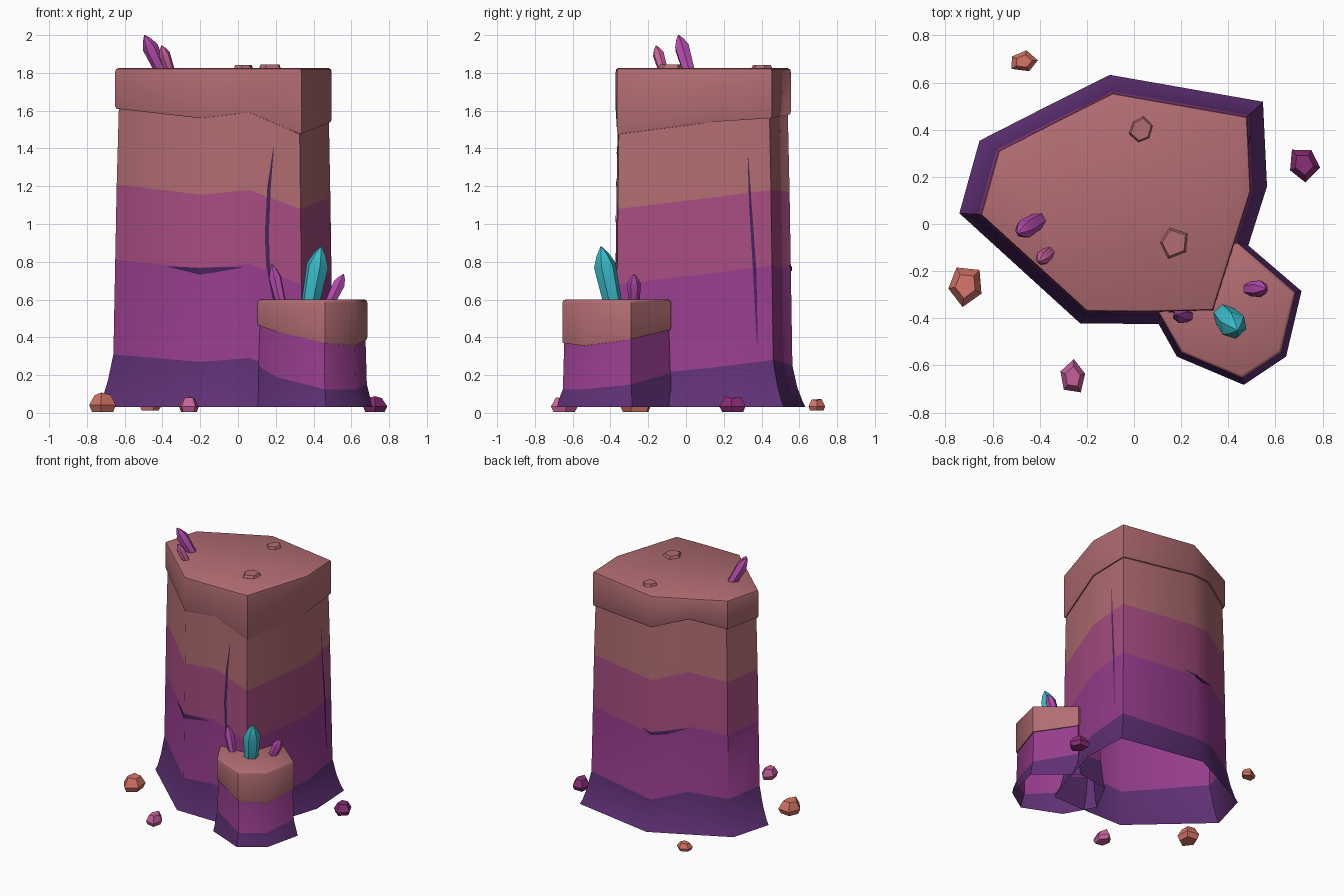
import bpy, bmesh, math
from mathutils import Vector

cube = bpy.data.objects.get("Cube")
if cube:
    bpy.data.objects.remove(cube, do_unlink=True)


def make_material(name, rgb):
    m = bpy.data.materials.new(name)
    m.use_nodes = True
    m.diffuse_color = (*rgb, 1)
    m.node_tree.nodes["Principled BSDF"].inputs["Base Color"].default_value = (*rgb, 1)
    return m


SAND = make_material("dusty rose stone", (.45, .155, .17))
ROSE = make_material("magenta stone", (.39, .075, .22))
PLUM = make_material("plum stone", (.31, .047, .27))
DARK = make_material("dark violet stone", (.115, .03, .18))
CRACK = make_material("crack violet", (.06, .018, .105))
TEAL = make_material("teal crystal", (.045, .52, .61))
PURPLE = make_material("purple crystal", (.46, .07, .42))
PINK = make_material("pink crystal", (.58, .12, .33))
CORAL = make_material("coral rock", (.68, .18, .14))
BERRY = make_material("berry rock", (.25, .026, .18))


def finish(name, bm, mats, angle=45):
    mesh = bpy.data.meshes.new(name)
    bm.to_mesh(mesh)
    bm.free()
    for m in mats:
        mesh.materials.append(m)
    ob = bpy.data.objects.new(name, mesh)
    bpy.context.collection.objects.link(ob)
    bpy.ops.object.select_all(action="DESELECT")
    ob.select_set(True)
    bpy.context.view_layer.objects.active = ob
    if angle:
        bpy.ops.object.shade_smooth_by_angle(angle=math.radians(angle))
    return ob


def loft(name, rings, mats, bands=None, top=True, bottom=False, angle=45):
    """Skin a stack of equal rings; bands gives the material of each strip."""
    bm = bmesh.new()
    loops = [[bm.verts.new(p) for p in ring] for ring in rings]
    n = len(loops[0])
    for k in range(len(loops) - 1):
        a, b = loops[k], loops[k + 1]
        for i in range(n):
            j = (i + 1) % n
            f = bm.faces.new((a[i], a[j], b[j], b[i]))
            f.material_index = bands[k] if bands else 0
    if top:
        bm.faces.new(loops[-1])
    if bottom:
        bm.faces.new(loops[0][::-1])
    return finish(name, bm, mats, angle)


def ring(plan, scale, heights, centre=(0, 0)):
    """Scaled outline with one height for all corners or one per corner."""
    if not isinstance(heights, (list, tuple)):
        heights = [heights] * len(plan)
    cx, cy = centre
    return [(cx + (x - cx) * scale, cy + (y - cy) * scale, z)
            for (x, y), z in zip(plan, heights)]


def cap(name, plan, under, top, centre=(0, 0), inset=.97):
    rings = [ring(plan, .93, under, centre), ring(plan, .99, under, centre),
             ring(plan, 1, [z + .012 for z in under], centre),
             ring(plan, 1, top - .018, centre),
             ring(plan, (1 + inset) / 2 + .008, top - .005, centre),
             ring(plan, inset, top, centre)]
    return loft(name, rings, [SAND])


# Large column: open at the bottom, with wavy layers
main = [(-.65, .04), (-.2, -.37), (.06, -.372), (.335, -.365), (.495, .14),
        (.48, .455), (-.09, .555), (-.33, .435), (-.575, .31)]
low = [.31, .27, .29, .19, .24, .28, .25, .33, .29]
mid = [.81, .765, .79, .68, .74, .78, .76, .83, .78]
high = [1.21, 1.155, 1.18, 1.08, 1.14, 1.18, 1.17, 1.25, 1.19]
under = [1.61, 1.56, 1.59, 1.475, 1.54, 1.56, 1.58, 1.66, 1.6]
TOP = 1.825
loft("large_column",
     [ring(main, 1.14, .03), ring(main, 1.11, .065),
      ring(main, 1.06, [z * .55 for z in low]), ring(main, 1.015, low),
      ring(main, 1, mid), ring(main, .988, high), ring(main, .965, 1.74)],
     [DARK, PLUM, ROSE, SAND], [0, 0, 0, 1, 2, 3], top=False)
cap("large_cap", main, under, TOP)

# Small column against the front left side
small = [(.085, -.34), (.2, -.545), (.46, -.655), (.625, -.545),
         (.685, -.29), (.44, -.08), (.2, -.12)]
mid_small = (.4, -.35)
s_low = [.26, .19, .125, .125, .15, .21, .26]
s_under = [.47, .43, .37, .355, .39, .44, .48]
loft("small_column",
     [ring(small, 1.09, .03, mid_small), ring(small, 1.06, .07, mid_small),
      ring(small, .99, s_low, mid_small), ring(small, .95, .54, mid_small)],
     [DARK, PLUM], [0, 0, 1], top=False)
cap("small_cap", small, s_under, .6, mid_small, .95)


# Cracks: thin tapered ribbons that follow the wall
def wall_point(i, t, z):
    a, b = Vector(main[i]), Vector(main[(i + 1) % len(main)])
    s = 1.015 - .015 * (z - .25) / .5 if z < .75 else 1 - .035 * (z - .75)
    p = a.lerp(b, t) * s
    out = Vector((b.y - a.y, a.x - b.x)).normalized() * .006
    return Vector((p.x + out.x, p.y + out.y, z))


def crack(name, path, across):
    """path holds (wall, position, height, half width)."""
    bm = bmesh.new()
    pairs = []
    for i, t, z, w in path:
        length = (Vector(main[(i + 1) % len(main)]) - Vector(main[i])).length
        if across:
            pts = wall_point(i, t, z - w), wall_point(i, t, z + w)
        else:
            pts = wall_point(i, t - w / length, z), wall_point(i, t + w / length, z)
        pairs.append([bm.verts.new(p) for p in pts])
    for a, b in zip(pairs, pairs[1:]):
        bm.faces.new((a[0], b[0], b[1], a[1]))
    bmesh.ops.recalc_face_normals(bm, faces=bm.faces)
    finish(name, bm, [CRACK], 0)


crack("front_crack", [(2, .48, 1.4, .002), (2, .39, 1.2, .009), (2, .34, .95, .011),
                      (2, .36, .78, .01), (2, .48, .58, .006)], False)
crack("side_crack", [(4, .62, 1.35, .002), (4, .65, 1.1, .007),
                     (4, .71, .75, .009), (4, .74, .36, .002)], False)
crack("front_ledge_crack", [(0, .62, .775, .001), (0, .82, .762, .01), (0, 1, .75, .018),
                            (1, 0, .75, .018), (1, .4, .76, .012), (1, .85, .77, .001)], True)
crack("back_ledge_crack", [(5, .85, .78, .001), (5, 1, .762, .012), (6, 0, .762, .012),
                           (6, .4, .775, .014), (6, 1, .82, .001)], True)


# Crystals: six sided shafts with pointed tips
def crystal(name, base, tip, radius, mat):
    base, tip = Vector(base), Vector(tip)
    axis = tip - base
    turn = axis.to_track_quat("Z", "Y")
    rings = []
    for along, r in ((-.15, .8), (.66, 1), (.86, .55), (1, .06)):
        rings.append([base + axis * along + turn @ Vector(
            (radius * r * math.cos(a * math.pi / 3), radius * r * math.sin(a * math.pi / 3), 0))
            for a in range(6)])
    loft(name, rings, [mat], bottom=True, angle=35)


crystal("top_crystal_large", (-.405, .015, 1.81), (-.495, -.04, 2), .042, PURPLE)
crystal("top_crystal_small", (-.36, -.12, 1.81), (-.405, -.16, 1.945), .031, PINK)
crystal("teal_crystal", (.385, -.39, .59), (.44, -.45, .88), .06, TEAL)
crystal("left_crystal", (.49, -.275, .59), (.56, -.275, .735), .036, PURPLE)
crystal("back_crystal", (.225, -.39, .59), (.18, -.385, .785), .034, PURPLE)


# Loose rocks and flat pebbles
def rock(name, x, y, rx, ry, z0, z1, turn, mat, sides=5, flat=False):
    rings = []
    for h, r in ((0, .8), (.35, 1), (1, .85 if flat else .6)):
        pts = []
        for k in range(sides):
            a = turn + k * math.tau / sides
            wobble = r * (1 + .1 * math.sin(2.3 * k + turn))
            tilt = 0 if flat or h < 1 else .15 * (z1 - z0) * math.cos(a)
            pts.append((x + rx * wobble * math.cos(a), y + ry * wobble * math.sin(a),
                        z0 + (z1 - z0) * h - abs(tilt)))
        rings.append(pts)
    loft(name, rings, [mat], bottom=True, angle=20)


rock("right_rock", -.715, -.26, .08, .085, .005, .11, .8, CORAL)
rock("back_rock", -.47, .69, .062, .045, .012, .075, .1, CORAL)
rock("front_rock", -.26, -.65, .06, .07, .005, .088, 1.5, PINK)
rock("left_rock", .72, .255, .07, .075, .005, .09, 2.3, BERRY)
rock("pebble_large", .17, -.08, .065, .065, TOP - .01, TOP + .02, .6, SAND, 5, True)
rock("pebble_small", .03, .4, .05, .055, TOP - .01, TOP + .018, .3, SAND, 6, True)
